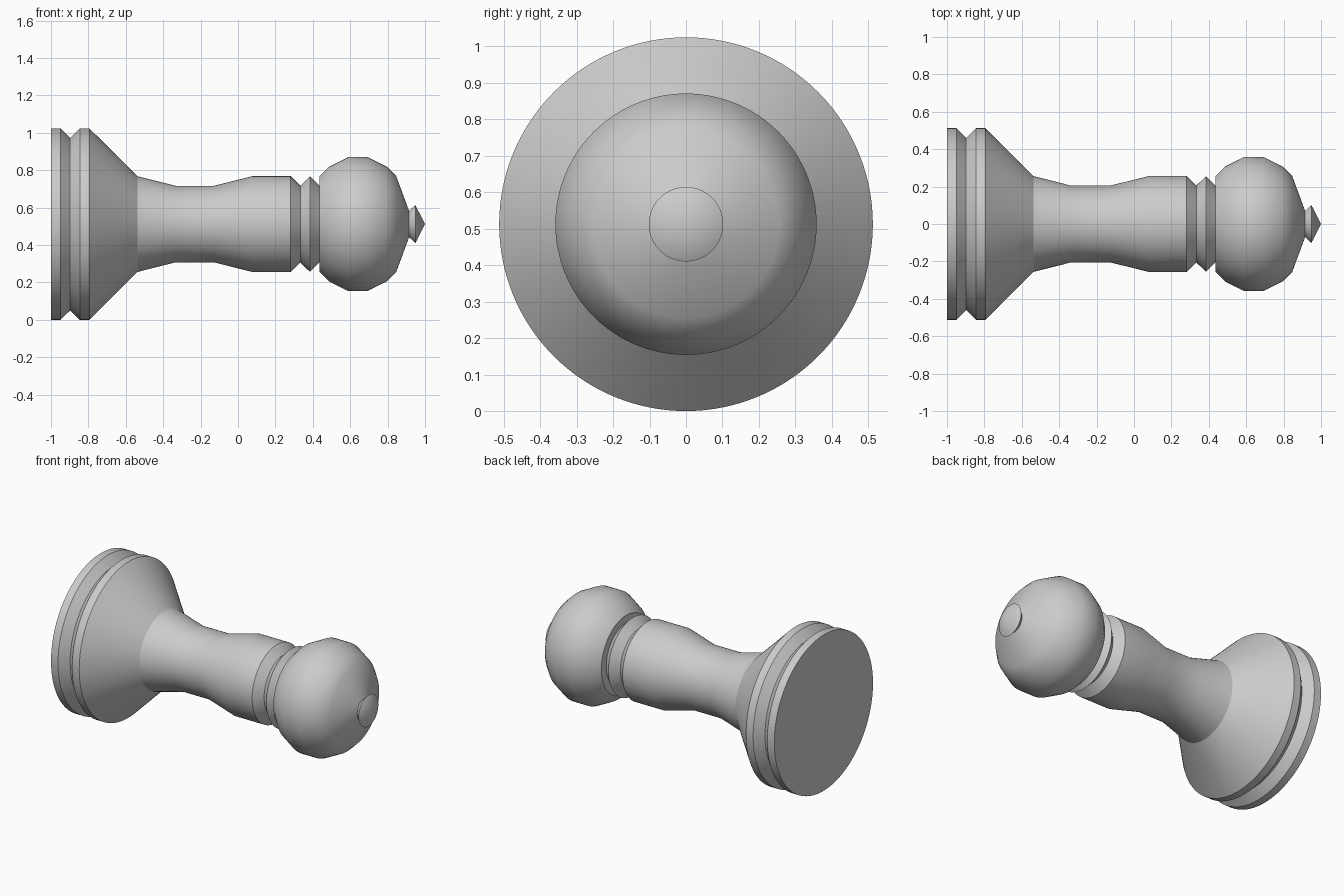
import bpy, bmesh, math

cube = bpy.data.objects.get("Cube")
if cube:
    bpy.data.objects.remove(cube, do_unlink=True)

SEGMENTS = 128
AXIS_Z = 0.512

grey = bpy.data.materials.new("plain grey")
grey.use_nodes = True
colour = (0.6, 0.6, 0.6, 1)
grey.diffuse_color = colour
grey.node_tree.nodes["Principled BSDF"].inputs["Base Color"].default_value = colour


def turned_part(name, profile):
    """Spin an (x, radius) profile around the horizontal long axis."""
    bm = bmesh.new()
    verts = [bm.verts.new((x, 0, r)) for x, r in profile]
    edges = [bm.edges.new(pair) for pair in zip(verts, verts[1:])]
    bmesh.ops.spin(bm, geom=verts + edges, cent=(0, 0, 0), axis=(1, 0, 0),
                   angle=math.tau, steps=SEGMENTS, use_duplicate=False)
    bmesh.ops.remove_doubles(bm, verts=bm.verts, dist=1e-5)
    bmesh.ops.recalc_face_normals(bm, faces=bm.faces)
    # Open shells: make sure the surface faces away from the axis
    if sum(f.normal.dot((0, *f.calc_center_median()[1:])) * f.calc_area() for f in bm.faces) < 0:
        bmesh.ops.reverse_faces(bm, faces=bm.faces)
    mesh = bpy.data.meshes.new(name)
    bm.to_mesh(mesh)
    bm.free()
    mesh.materials.append(grey)
    obj = bpy.data.objects.new(name, mesh)
    obj.location.z = AXIS_Z
    bpy.context.collection.objects.link(obj)
    bpy.ops.object.select_all(action='DESELECT')
    obj.select_set(True)
    bpy.context.view_layer.objects.active = obj
    bpy.ops.object.shade_smooth_by_angle(angle=math.radians(30))
    return obj


# Grooved foot with flared cone
turned_part("base", [(-1, 0), (-1, .512), (-.949, .512), (-.897, .461),
                     (-.846, .512), (-.795, .512), (-.538, .256)])
# Waisted stem
turned_part("stem", [(-.538, .256), (-.335, .205), (-.128, .205),
                     (.077, .256), (.282, .256)])
# Double-grooved collar
turned_part("collar", [(.282, .256), (.333, .205), (.385, .256), (.436, .205)])
# Rounded head
turned_part("head", [(.436, .205), (.436, .256), (.487, .307), (.588, .358),
                     (.693, .358), (.795, .307), (.846, .256), (.915, .07)])
# Pointed tip
turned_part("finial", [(.915, .07), (.948, .102), (1, 0)])
